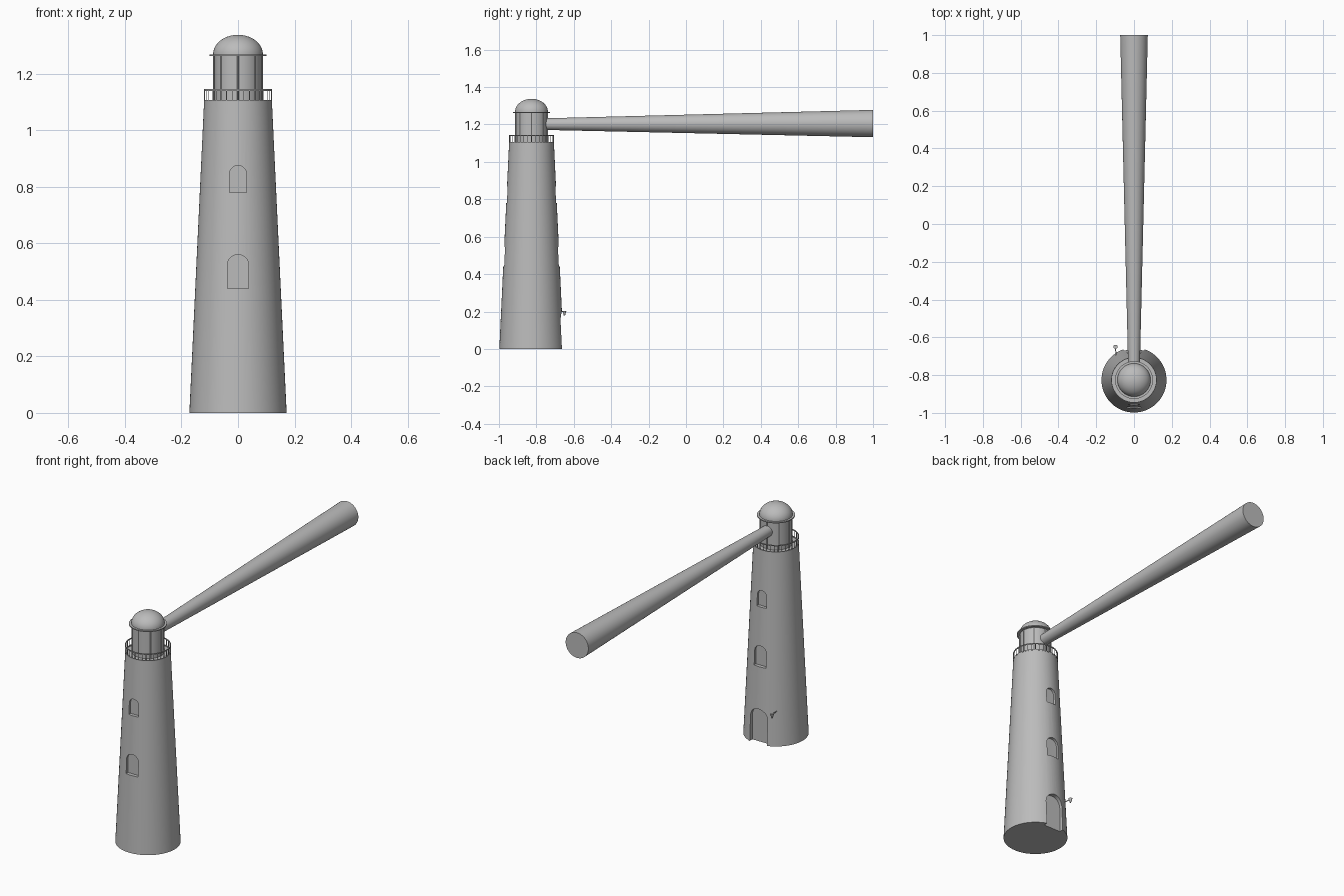
import bpy, bmesh, math
from mathutils import Vector

if "Cube" in bpy.data.objects:
    bpy.data.objects.remove(bpy.data.objects["Cube"])

CY = -0.826          # tower axis

grey = bpy.data.materials.new("plain_grey")
grey.use_nodes = True
colour = (0.5, 0.5, 0.5, 1)
grey.diffuse_color = colour
grey.node_tree.nodes["Principled BSDF"].inputs["Base Color"].default_value = colour


def make(name, bm, smooth=True):
    """Turn a bmesh into a finished object."""
    bmesh.ops.recalc_face_normals(bm, faces=bm.faces)
    mesh = bpy.data.meshes.new(name)
    bm.to_mesh(mesh)
    bm.free()
    mesh.materials.append(grey)
    ob = bpy.data.objects.new(name, mesh)
    bpy.context.collection.objects.link(ob)
    if smooth:
        shade(ob)
    return ob


def shade(ob):
    bpy.ops.object.select_all(action='DESELECT')
    bpy.context.view_layer.objects.active = ob
    ob.select_set(True)
    bpy.ops.object.shade_smooth_by_angle(angle=math.radians(35))


def lathe(name, profile, steps=64):
    """Revolve (radius, z) points about the tower axis."""
    bm = bmesh.new()
    verts = [bm.verts.new((r, CY, z)) for r, z in profile]
    edges = [bm.edges.new(p) for p in zip(verts, verts[1:])]
    bmesh.ops.spin(bm, geom=verts + edges, cent=(0, CY, 0), axis=(0, 0, 1),
                   angle=math.tau, steps=steps)
    bmesh.ops.remove_doubles(bm, verts=bm.verts, dist=1e-5)
    return make(name, bm)


def rod(bm, a, b, r1, r2, sides=8):
    """Add a tapered rod from a to b."""
    a, b = Vector(a), Vector(b)
    res = bmesh.ops.create_cone(bm, cap_ends=True, segments=sides,
                                radius1=r1, radius2=r2, depth=(b - a).length)
    turn = (b - a).to_track_quat('Z', 'Y').to_matrix().to_4x4()
    turn.translation = (a + b) / 2
    bmesh.ops.transform(bm, matrix=turn, verts=res["verts"])


def arch(name, half, bottom, top, y0, y1):
    """Round-headed block spanning y0 to y1."""
    bm = bmesh.new()
    spring = top - half
    outline = [(-half, bottom), (half, bottom)]
    outline += [(half * math.cos(t), spring + half * math.sin(t))
                for t in (math.pi * i / 12 for i in range(13))]
    face = bm.faces.new([bm.verts.new((x, y0, z)) for x, z in outline])
    ext = bmesh.ops.extrude_face_region(bm, geom=[face])
    moved = [v for v in ext["geom"] if isinstance(v, bmesh.types.BMVert)]
    bmesh.ops.translate(bm, vec=(0, y1 - y0, 0), verts=moved)
    return make(name, bm, smooth=False)


# Tapered tower
tower = lathe("tower", [(0, 0), (0.172, 0), (0.12, 1.1), (0, 1.1)])

# Window and door recesses cut into the wall
openings = [(0.038, 0.44, 0.56, 0.130), (0.030, 0.78, 0.875, 0.116)]
cutters = []
for half, low, high, depth in openings:
    for side in (-1, 1):
        cutters.append(arch("opening_cutter", half, low, high,
                            CY + side * depth, CY + side * 0.25))
cutters.append(arch("doorway_cutter", 0.055, -0.05, 0.2, CY + 0.138, CY + 0.25))
bpy.context.view_layer.objects.active = tower
for cutter in cutters:
    mod = tower.modifiers.new("recess", 'BOOLEAN')
    mod.operation = 'DIFFERENCE'
    mod.solver = 'EXACT'
    mod.object = cutter
    bpy.ops.object.modifier_apply(modifier=mod.name)
    bpy.data.objects.remove(cutter)
shade(tower)

# Gallery railing
for label, z in (("lower", 1.103), ("upper", 1.142)):
    lathe(label + "_rail", [(0.117, z - 0.003), (0.121, z - 0.003),
                            (0.121, z + 0.003), (0.117, z + 0.003),
                            (0.117, z - 0.003)])
bm = bmesh.new()
for i in range(36):
    a = math.tau * i / 36
    x, y = 0.119 * math.cos(a), CY + 0.119 * math.sin(a)
    rod(bm, (x, y, 1.1), (x, y, 1.142), 0.0015, 0.0015, 6)
make("railing_posts", bm)

# Lantern room with its window bars
lathe("lantern_room", [(0, 1.1), (0.084, 1.1), (0.084, 1.265), (0, 1.265)])
bm = bmesh.new()
for i in range(8):
    a = math.tau * i / 8
    x, y = 0.085 * math.cos(a), CY + 0.085 * math.sin(a)
    rod(bm, (x, y, 1.1), (x, y, 1.265), 0.003, 0.003)
make("lantern_bars", bm)

# Roof rim and dome
lathe("roof_rim", [(0, 1.262), (0.1, 1.262), (0.1, 1.268), (0, 1.268)])
dome = [(0.088 * math.cos(t), 1.268 + 0.069 * math.sin(t))
        for t in (math.pi / 2 * i / 14 for i in range(15))]
lathe("dome", dome)

# Light beam widening towards the back
bm = bmesh.new()
rod(bm, (0, CY + 0.07, 1.202), (0, 1, 1.205), 0.031, 0.073, 64)
make("light_beam", bm)

# Small wall lamp beside the door
bm = bmesh.new()
rod(bm, (-0.095, CY + 0.125, 0.2), (-0.098, CY + 0.176, 0.2), 0.0025, 0.0025)
rod(bm, (-0.098, CY + 0.176, 0.178), (-0.098, CY + 0.176, 0.204), 0.003, 0.011, 12)
make("wall_lamp", bm)
